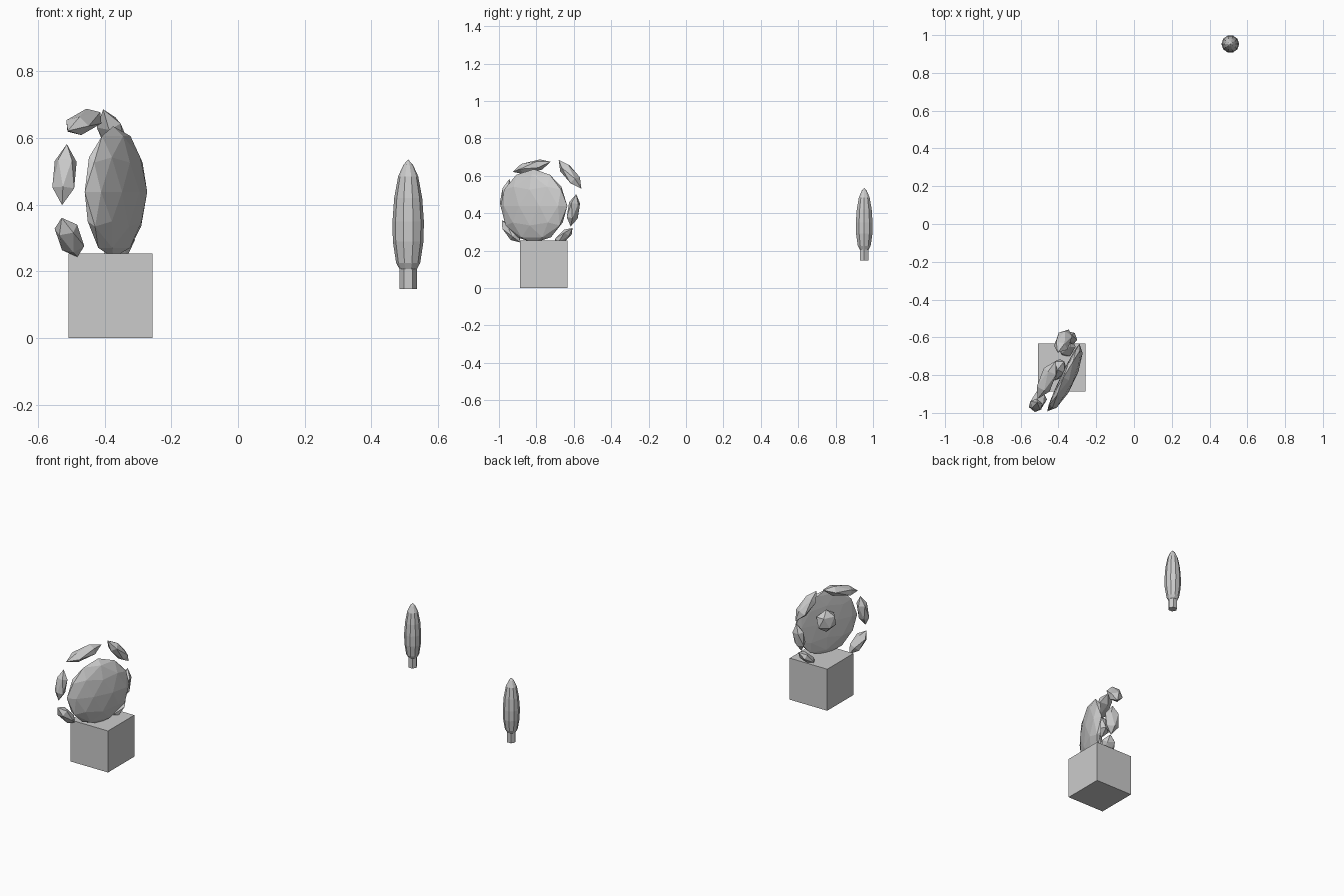
import bpy, bmesh, math
from mathutils import Vector, Matrix

if "Cube" in bpy.data.objects:
    bpy.data.objects.remove(bpy.data.objects["Cube"])


def make(name, bm):
    bmesh.ops.recalc_face_normals(bm, faces=bm.faces)
    me = bpy.data.meshes.new(name)
    bm.to_mesh(me)
    bm.free()
    ob = bpy.data.objects.new(name, me)
    bpy.context.collection.objects.link(ob)
    return ob


def frame(loc, x, y, z):
    m = Matrix((x, y, z)).transposed().to_4x4()
    m.translation = Vector(loc)
    return m


def stone(name, loc, axes, half, sub=1, back=None):
    """Faceted ellipsoid; 'back' squashes its rear half along local x."""
    bm = bmesh.new()
    bmesh.ops.create_icosphere(bm, subdivisions=sub, radius=1)
    for v in bm.verts:
        hx = back if back is not None and v.co.x < 0 else half[0]
        v.co = Vector((v.co.x * hx, v.co.y * half[1], v.co.z * half[2]))
    ob = make(name, bm)
    ob.data.transform(frame(loc, *axes))
    return ob


def lathe(name, loc, profile, sides):
    bm = bmesh.new()
    rings = []
    for r, z in profile:
        rings.append([bm.verts.new((loc[0] + r * math.cos(2 * math.pi * i / sides),
                                    loc[1] + r * math.sin(2 * math.pi * i / sides), z))
                      for i in range(sides)])
    for a, b in zip(rings, rings[1:]):
        for i in range(sides):
            j = (i + 1) % sides
            bm.faces.new((a[i], a[j], b[j], b[i]))
    bm.faces.new(rings[0])
    bm.faces.new(rings[-1])
    bmesh.ops.remove_doubles(bm, verts=bm.verts, dist=0.0005)
    return make(name, bm)


# Block base
bm = bmesh.new()
bmesh.ops.create_cube(bm, size=0.253)
bmesh.ops.translate(bm, verts=bm.verts, vec=(-0.382, -0.76, 0.1265))
make("block", bm)

# Upright domed shell, facing right and slightly forward
n = Vector((0.90, -0.43, 0)).normalized()
up = Vector((0, 0, 1))
side = up.cross(n)
stone("shell", (-0.374, -0.813, 0.438), (n, side, up), (0.062, 0.198, 0.197), 2, back=0.015)

# Ring of pointed stones behind the shell, lying along the ring
centre = Vector((-0.433, -0.787, 0.455))
ring = [  # location, half length, half depth, half thickness
    ((-0.462, -0.825, 0.648), 0.115, 0.045, 0.033),
    ((-0.375, -0.620, 0.608), 0.103, 0.045, 0.034),
    ((-0.340, -0.602, 0.415), 0.088, 0.045, 0.032),
    ((-0.355, -0.655, 0.275), 0.070, 0.045, 0.026),
    ((-0.505, -0.935, 0.302), 0.080, 0.042, 0.034),
    ((-0.520, -0.960, 0.490), 0.093, 0.040, 0.032),
]
for k, (loc, length, depth, thick) in enumerate(ring):
    radial = Vector(loc) - centre
    radial = (radial - n * radial.dot(n)).normalized()
    along = n.cross(radial)
    stone(f"ring_stone_{k + 1}", loc, (n, radial, along), (depth, thick, length))

# Middle stone
stone("middle_stone", (-0.405, -0.772, 0.468), (n, side, up), (0.045, 0.066, 0.068))

# Slim tree
tree = (0.51, 0.953)
lathe("tree_trunk", tree, [(0.026, 0.147), (0.026, 0.225)], 6)
lathe("tree_foliage", tree, [(0.026, 0.207), (0.036, 0.225), (0.046, 0.29), (0.047, 0.35),
                             (0.042, 0.42), (0.030, 0.485), (0.014, 0.52), (0, 0.535)], 10)
